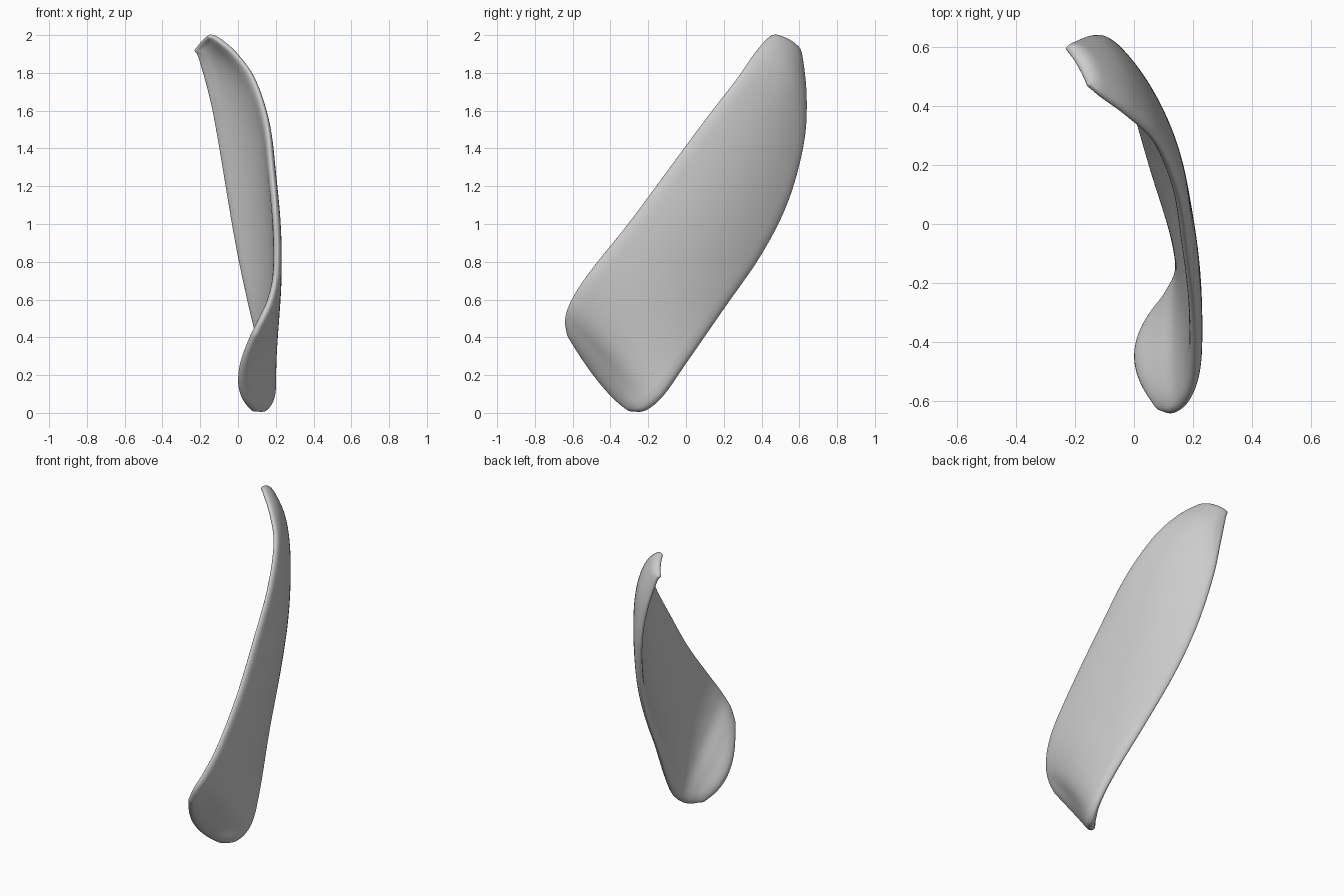
import bpy
import bmesh
from mathutils import Vector
from mathutils.kdtree import KDTree

cube = bpy.data.objects.get("Cube")
if cube:
    bpy.data.objects.remove(cube, do_unlink=True)

# Blade ribs from bottom end to tip: lower edge, middle, upper edge
RIBS = [
    ((.085, -.30, .008), (.005, -.46, .165), (.09, -.63, .41)),
    ((.145, -.215, .012), (.095, -.42, .27), (.13, -.64, .50)),
    ((.172, -.12, .09), (.165, -.36, .36), (.175, -.60, .61)),
    ((.142, 0, .26), (.192, -.25, .52), (.205, -.50, .76)),
    ((.065, .20, .55), (.18, -.05, .79), (.203, -.30, 1.01)),
    ((0, .40, .84), (.145, .16, 1.07), (.18, -.10, 1.28)),
    ((-.05, .54, 1.12), (.10, .33, 1.34), (.15, .10, 1.55)),
    ((-.10, .62, 1.42), (.03, .46, 1.60), (.08, .27, 1.77)),
    ((-.145, .63, 1.65), (-.05, .53, 1.80), (-.015, .36, 1.90)),
    ((-.205, .61, 1.87), (-.14, .54, 1.94), (-.11, .43, 1.98)),
    ((-.23, .595, 1.92), (-.195, .545, 1.965), (-.155, .47, 2)),
]
STEPS = 8
ACROSS = 48
RIM = 0.07


def spline(points, u):
    """Smooth curve through the points at parameter u."""
    i = min(int(u), len(points) - 2)
    f = u - i
    b, c = points[i], points[i + 1]
    a = points[i - 1] if i > 0 else b * 2 - c
    d = points[i + 2] if i + 2 < len(points) else c * 2 - b
    return (b * 2 + (c - a) * f + (a * 2 - b * 5 + c * 4 - d) * f ** 2
            + (b * 3 - a - c * 3 + d) * f ** 3) / 2


def across(low, mid, high, t):
    """Arched cross-section through three points."""
    return (low * (1 - t) * (1 - 2 * t) + mid * 4 * t * (1 - t)
            + high * t * (2 * t - 1))


# Curved sheet lofted through the ribs
rails = [[Vector(rib[k]) for rib in RIBS] for k in range(3)]
bm = bmesh.new()
grid = []
for i in range((len(RIBS) - 1) * STEPS + 1):
    low, mid, high = (spline(rail, i / STEPS) for rail in rails)
    grid.append([bm.verts.new(across(low, mid, high, j / ACROSS))
                 for j in range(ACROSS + 1)])
for r, s in zip(grid, grid[1:]):
    for j in range(ACROSS):
        bm.faces.new((r[j], r[j + 1], s[j + 1], s[j]))
bmesh.ops.recalc_face_normals(bm, faces=bm.faces)
border = [v.co.copy() for v in bm.verts if v.is_boundary]
mesh = bpy.data.meshes.new("curved_blade")
bm.to_mesh(mesh)
bm.free()
blade = bpy.data.objects.new("curved_blade", mesh)
bpy.context.collection.objects.link(blade)

# Rounded rim: thickness falls off close to the border and up the blade
tree = KDTree(len(border))
for i, co in enumerate(border):
    tree.insert(co, i)
tree.balance()
body = blade.vertex_groups.new(name="body")
for v in mesh.vertices:
    depth = min(1, tree.find(v.co)[2] / RIM)
    rim = 0.2 + 0.8 * (1 - (1 - depth) ** 2) ** 0.5
    taper = 1 - 0.35 * min(1, max(0, v.co.z / 0.8))
    body.add([v.index], rim * taper, "REPLACE")

solid = blade.modifiers.new("thickness", "SOLIDIFY")
solid.thickness = 0.068
solid.offset = 0
solid.vertex_group = body.name
soft = blade.modifiers.new("soft_rim", "SUBSURF")
soft.levels = soft.render_levels = 1

# Plain grey material
grey = bpy.data.materials.new("light_grey")
grey.use_nodes = True
colour = (0.6, 0.6, 0.6, 1)
grey.diffuse_color = colour
grey.node_tree.nodes["Principled BSDF"].inputs["Base Color"].default_value = colour
mesh.materials.append(grey)
mesh.shade_smooth()
